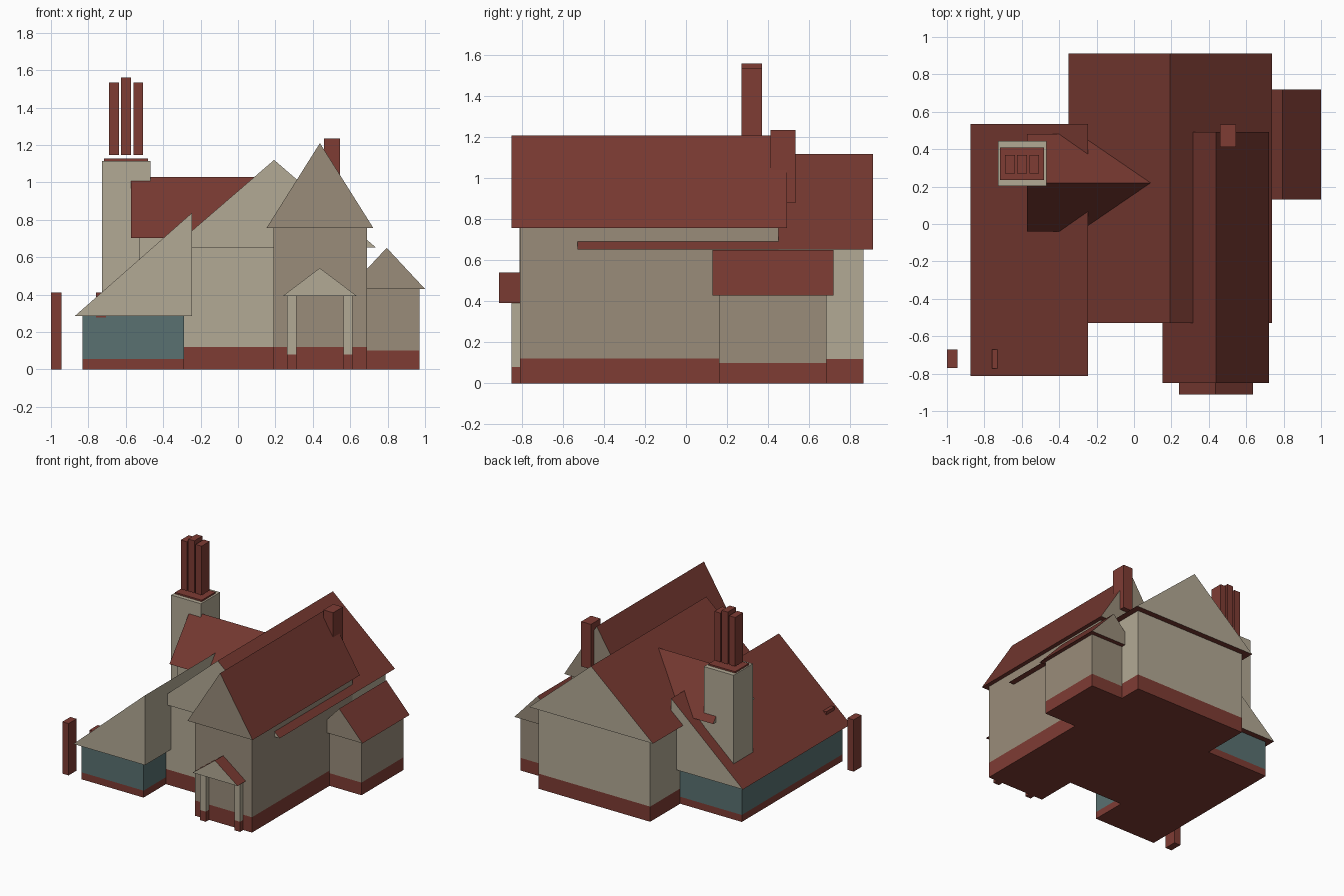
import bpy

if "Cube" in bpy.data.objects:
    bpy.data.objects.remove(bpy.data.objects["Cube"])


def material(name, rgb):
    m = bpy.data.materials.new(name)
    m.diffuse_color = (*rgb, 1)
    m.use_nodes = True
    m.node_tree.nodes["Principled BSDF"].inputs["Base Color"].default_value = m.diffuse_color
    return m


BRICK = material("brick", (0.21, 0.045, 0.034))
TILE = material("roof_tile", (0.18, 0.04, 0.03))
CREAM = material("cream_render", (0.45, 0.40, 0.30))
TAUPE = material("taupe_render", (0.32, 0.265, 0.195))
TEAL = material("teal_panel", (0.10, 0.165, 0.165))


def mesh(name, verts, faces, mats, slots=None):
    me = bpy.data.meshes.new(name)
    me.from_pydata(verts, [], faces)
    for m in mats:
        me.materials.append(m)
    for i, s in enumerate(slots or []):
        me.polygons[i].material_index = s
    ob = bpy.data.objects.new(name, me)
    bpy.context.collection.objects.link(ob)
    return ob


def box(name, x, y, z, mat):
    v = [(a, b, c) for a in x for b in y for c in z]
    f = [(0, 1, 3, 2), (4, 6, 7, 5), (0, 4, 5, 1),
         (2, 3, 7, 6), (0, 2, 6, 4), (1, 5, 7, 3)]
    return mesh(name, v, f, [mat])


def roof(name, left, ridge, right, eave, top, ends, gable, along_x=False, shed=False):
    """Triangular prism: tiled slopes and underside, rendered gable ends."""
    profile = [(left, eave), (right, eave), (ridge, top)]
    if along_x:
        v = [(e, p, z) for e in reversed(ends) for p, z in profile]
    else:
        v = [(p, e, z) for e in ends for p, z in profile]
    if along_x:  # keep the winding outward
        v = [(e, p, z) for e in ends for p, z in (profile[1], profile[0], profile[2])]
    f = [(0, 1, 2), (5, 4, 3), (0, 3, 4, 1), (1, 4, 5, 2), (2, 5, 3, 0)]
    return mesh(name, v, f, [TILE, gable], [1, 1, 0, 1 if shed else 0, 0])


def block(name, x, y, plinth, top, mat):
    """Wall block standing on a brick plinth."""
    box(name + "_plinth", x, y, (0, plinth), BRICK)
    box(name + "_walls", x, y, (plinth, top), mat)


# Main house
block("main", (-0.292, 0.688), (-0.49, 0.865), 0.12, 0.652, CREAM)
roof("main_roof", -0.35, 0.193, 0.737, 0.652, 1.12, (-0.53, 0.912), CREAM)

# Tall front wing on the right
block("front_wing", (0.19, 0.69), (-0.81, 0.45), 0.121, 0.757, TAUPE)
roof("front_wing_roof", 0.153, 0.438, 0.723, 0.757, 1.21, (-0.85, 0.492), TAUPE)

# Low left wing with a single slope
block("left_wing", (-0.832, -0.288), (-0.77, 0.49), 0.055, 0.285, TEAL)
roof("left_wing_roof", -0.873, -0.245, -0.245, 0.285, 0.838, (-0.813, 0.535), CREAM, shed=True)

# Small right annex
block("annex", (0.6, 0.97), (0.16, 0.685), 0.1, 0.43, TAUPE)
roof("annex_roof", 0.59, 0.795, 1.0, 0.43, 0.65, (0.13, 0.72), TAUPE)

# Side dormer
box("dormer_walls", (-0.53, 0), (0, 0.44), (0.4, 0.702), CREAM)
roof("dormer_roof", -0.04, 0.22, 0.48, 0.702, 1.03, (-0.573, 0.1), CREAM, along_x=True)

# Porch
roof("porch_roof", 0.24, 0.437, 0.635, 0.393, 0.542, (-0.912, -0.8), CREAM)
for side, x in (("left", 0.263), ("right", 0.563)):
    box(f"porch_post_base_{side}", (x, x + 0.05), (-0.85, -0.805), (0, 0.08), BRICK)
    box(f"porch_post_{side}", (x, x + 0.05), (-0.85, -0.805), (0.08, 0.395), CREAM)

# Large chimney with three stacks
box("chimney", (-0.727, -0.467), (0.203, 0.443), (0.1, 1.115), CREAM)
box("chimney_cap", (-0.716, -0.482), (0.235, 0.408), (1.11, 1.127), BRICK)
for i, top in enumerate((1.535, 1.56, 1.535)):
    x = -0.69 + i * 0.065
    box(f"chimney_stack_{i + 1}", (x, x + 0.053), (0.27, 0.37), (1.147, top), BRICK)

# Small rear chimney
box("rear_chimney", (0.46, 0.545), (0.412, 0.533), (0.88, 1.235), BRICK)

# Free-standing pier and the pier end poking through the left roof
box("garden_pier", (-1.0, -0.945), (-0.77, -0.67), (0, 0.41), BRICK)
box("roof_pier", (-0.76, -0.705), (-0.773, -0.67), (0.277, 0.41), BRICK)
